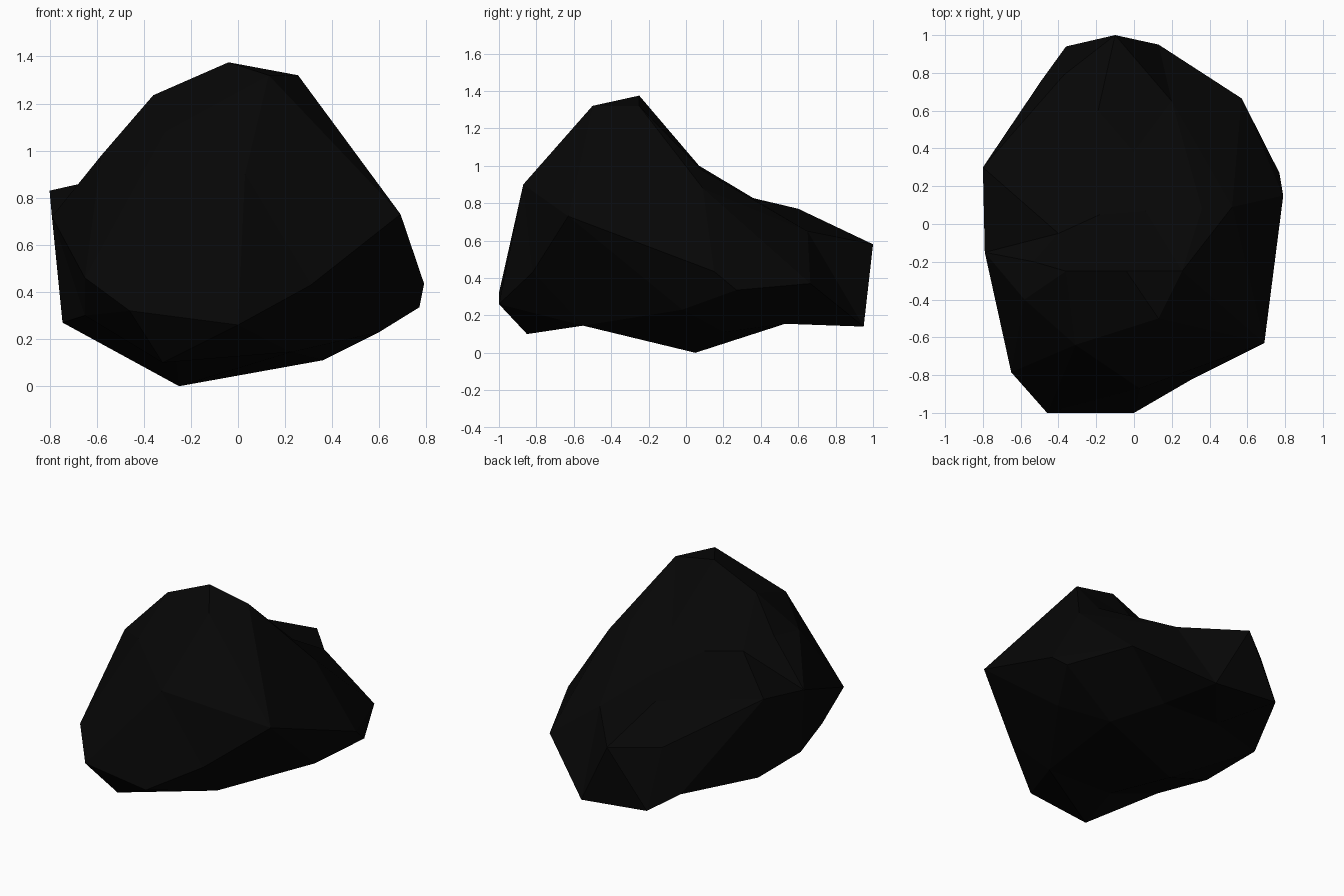
import bpy, bmesh
from mathutils import Vector

if "Cube" in bpy.data.objects:
    bpy.data.objects.remove(bpy.data.objects["Cube"])

# Corner points of the boulder, grouped by region
base = [(-.25, .05, 0), (-.32, -.85, .10), (0, -1, .26), (-.46, -1, .32), (-.65, -.785, .46),
        (-.65, -.55, .30), (-.745, -.18, .27), (.226, -.55, .145), (-.27, -.55, .16),
        (.60, -.02, .23), (.36, .2, .11), (.31, -.82, .43), (.69, -.63, .73), (.79, .15, .435)]
crease = [(-.53, -.2, 1.0), (-.4, -.05, .92), (-.18, .05, .9), (.06, .07, 1.0),
          (.36, .08, .98), (.52, .09, .88)]
peak = [(-.04, -.25, 1.375), (.255, -.25, 1.32), (.13, -.5, 1.32), (-.36, -.25, 1.235),
        (-.58, -.4, .98), (.03, -.87, .9), (-.31, -.64, 1.08)]
back = [(-.79, -.15, .72), (-.8, .3, .83), (-.745, .28, .27), (-.49, .76, .27),
        (-.36, .94, .19), (.13, .95, .14), (-.1, 1, .58), (-.37, .79, .57),
        (-.19, .6, .77), (0, .38, .815), (.2, .65, .65), (.57, .665, .37),
        (.77, .27, .335), (.2, .53, .155), (-.22, .54, .16)]

stone = bpy.data.materials.new("black_stone")
stone.diffuse_color = (.002, .002, .002, 1)
stone.use_nodes = True
stone.node_tree.nodes["Principled BSDF"].inputs["Base Color"].default_value = stone.diffuse_color

# Facets: wrap a hull around the points with their radii evened out,
# then move every corner back to its true place, which keeps the hollows
centre = Vector((0, -.05, .5))
points = [Vector(p) for p in base + crease + peak + back]
bm = bmesh.new()
corners = []
for p in points:
    d = p - centre
    corners.append(bm.verts.new(d.normalized() * d.length ** .06))
bmesh.ops.convex_hull(bm, input=corners)
for v, p in zip(corners, points):
    v.co = p
loose = [v for v in bm.verts if not v.link_faces]
bmesh.ops.delete(bm, geom=loose, context='VERTS')
bmesh.ops.recalc_face_normals(bm, faces=bm.faces[:])

me = bpy.data.meshes.new("boulder")
bm.to_mesh(me)
bm.free()
me.materials.append(stone)
bpy.context.collection.objects.link(bpy.data.objects.new("boulder", me))
